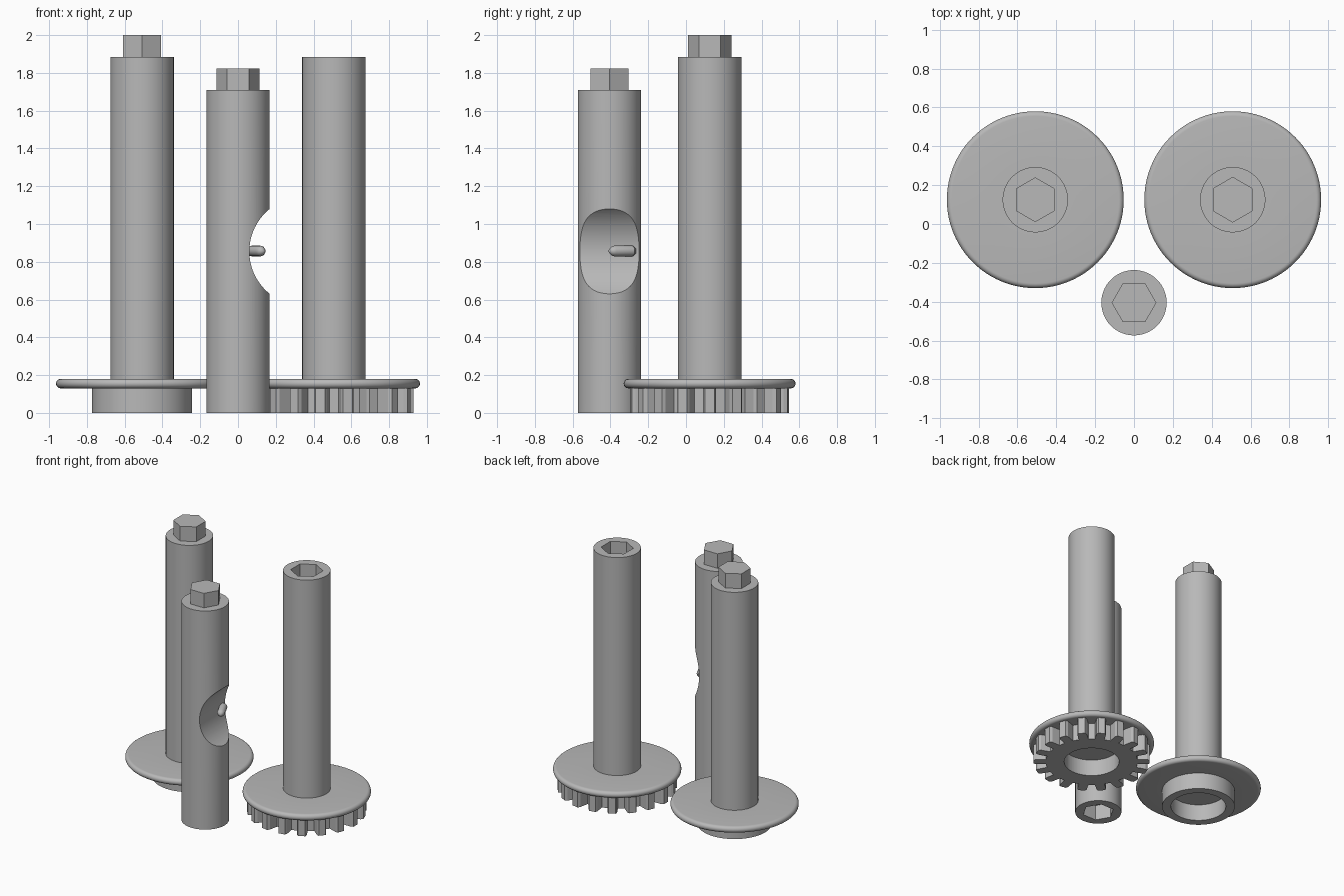
import bpy, bmesh, math
from mathutils import Matrix, Vector

if "Cube" in bpy.data.objects:
    bpy.data.objects.remove(bpy.data.objects["Cube"])

grey = bpy.data.materials.new("plain grey")
grey.diffuse_color = (0.48, 0.48, 0.48, 1)
grey.use_nodes = True
grey.node_tree.nodes["Principled BSDF"].inputs["Base Color"].default_value = grey.diffuse_color

SHAFT_R, HEX_R, SIDE_Y, SIDE_X = 0.168, 0.115, 0.125, 0.508


def finish(name, bm, loc=(0, 0, 0)):
    bmesh.ops.remove_doubles(bm, verts=bm.verts, dist=1e-5)
    bmesh.ops.recalc_face_normals(bm, faces=bm.faces)
    me = bpy.data.meshes.new(name)
    bm.to_mesh(me)
    bm.free()
    me.materials.append(grey)
    ob = bpy.data.objects.new(name, me)
    ob.location = loc
    bpy.context.collection.objects.link(ob)
    return ob


def prism(name, outline, z0, z1, loc):
    """Extrude a closed xy outline from z0 to z1."""
    bm = bmesh.new()
    low = [bm.verts.new((x, y, z0)) for x, y in outline]
    top = [bm.verts.new((x, y, z1)) for x, y in outline]
    bm.faces.new(low)
    bm.faces.new(top)
    n = len(outline)
    for i in range(n):
        j = (i + 1) % n
        bm.faces.new((low[i], low[j], top[j], top[i]))
    return finish(name, bm, loc)


def circle(r, n, turn=0.0):
    return [(r * math.cos(turn + 2 * math.pi * i / n),
             r * math.sin(turn + 2 * math.pi * i / n)) for i in range(n)]


def lathe(name, profile, loc, steps=96):
    """Spin an (r, z) profile around the z axis."""
    bm = bmesh.new()
    vs = [bm.verts.new((r, 0, z)) for r, z in profile]
    es = [bm.edges.new(p) for p in zip(vs, vs[1:])]
    bmesh.ops.spin(bm, geom=vs + es, cent=(0, 0, 0), axis=(0, 0, 1),
                   angle=2 * math.pi, steps=steps)
    bmesh.ops.dissolve_degenerate(bm, dist=1e-6, edges=bm.edges)
    return finish(name, bm, loc)


def cut(ob, cutter):
    mod = ob.modifiers.new("cut", 'BOOLEAN')
    mod.operation, mod.solver, mod.object = 'DIFFERENCE', 'EXACT', cutter
    bpy.context.view_layer.objects.active = ob
    bpy.ops.object.modifier_apply(modifier=mod.name)
    bpy.data.objects.remove(cutter)


def smooth(ob):
    bpy.ops.object.select_all(action='DESELECT')
    ob.select_set(True)
    bpy.context.view_layer.objects.active = ob
    bpy.ops.object.shade_smooth_by_angle(angle=math.radians(30))


# Shaft and round-edged flange in one turned profile, with a recess below
def flanged_shaft(name, x, hub_r):
    rim = [(0.43 + 0.025 * math.sin(a), 0.155 - 0.025 * math.cos(a))
           for a in (math.pi * i / 12 for i in range(13))]
    hub = [(0, 0.13), (0.2, 0.13), (0.2, 0)] + [(hub_r, 0), (hub_r, 0.13)]
    return lathe(name, hub + rim + [(SHAFT_R, 0.18), (SHAFT_R, 1.885), (0, 1.885)],
                 (x, SIDE_Y, 0))


# Left part: plain hub with a hexagonal peg on top
left = flanged_shaft("left_flanged_shaft", -SIDE_X, 0.265)
smooth(left)
prism("left_hex_peg", circle(HEX_R, 6, math.pi / 6), 1.885, 2.0, (-SIDE_X, SIDE_Y, 0))

# Right part: hexagonal socket on top
right = flanged_shaft("right_flanged_shaft", SIDE_X, 0.3)
cut(right, prism("socket_cutter", circle(HEX_R, 6, math.pi / 6), 1.765, 1.95,
                 (SIDE_X, SIDE_Y, 0)))
smooth(right)

# Toothed ring below the right flange
TEETH = 18
outline = []
for i in range(TEETH):
    mid = 2 * math.pi * i / TEETH
    for r, da in ((0.335, -0.105), (0.405, -0.085), (0.423, -0.06),
                  (0.423, 0.06), (0.405, 0.085), (0.335, 0.105)):
        outline.append((r * math.cos(mid + da), r * math.sin(mid + da)))
gear = prism("gear_teeth", outline, 0, 0.132, (SIDE_X, SIDE_Y, 0))
cut(gear, prism("bore_cutter", circle(0.2, 96), -0.1, 0.3, (SIDE_X, SIDE_Y, 0)))

# Middle shaft: side notch and a hexagonal socket underneath
MID_Y = -0.405
middle = prism("middle_shaft", circle(SHAFT_R, 96), 0, 1.71, (0, MID_Y, 0))
notch = prism("notch_cutter", circle(0.288, 128), -0.4, 0.4, (0.348, MID_Y, 0.855))
notch.rotation_euler = (math.pi / 2, 0, 0)
cut(middle, notch)
cut(middle, prism("lower_socket_cutter", circle(HEX_R, 6), -0.1, 0.12, (0, MID_Y, 0)))
smooth(middle)
prism("middle_hex_peg", circle(HEX_R, 6), 1.71, 1.823, (0, MID_Y, 0))

# Small pointed pin lying in the notch
pin = lathe("notch_pin", [(0, 0), (0.018, 0.004), (0.028, 0.018), (0.028, 0.125),
                          (0.022, 0.14), (0, 0.162)], (0.065, -0.268, 0.857), 24)
axis = Vector((0.07, -0.145, 0))
pin.rotation_euler = axis.to_track_quat('Z', 'Y').to_euler()
smooth(pin)
